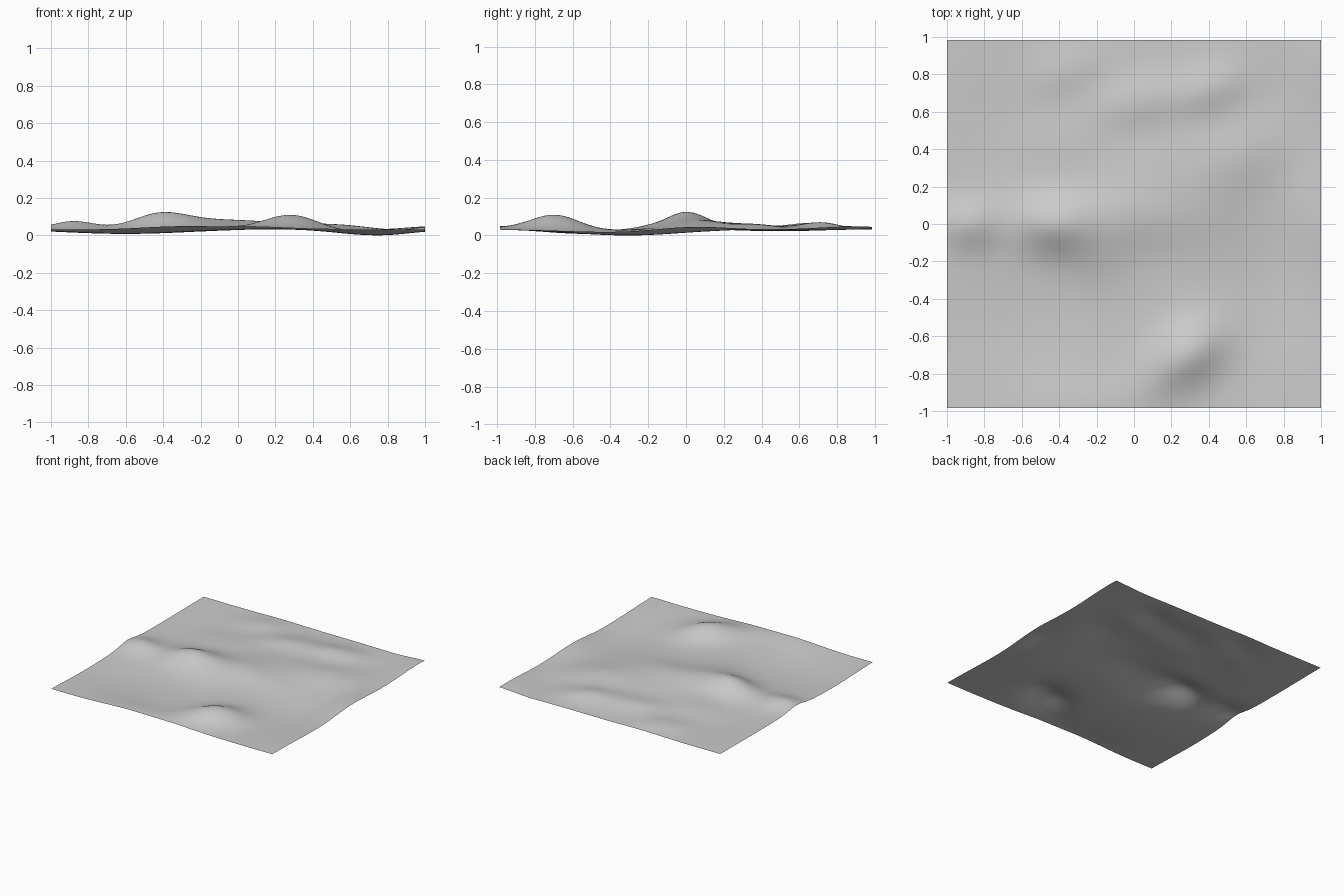
import bpy, bmesh, math

cube = bpy.data.objects.get("Cube")
if cube:
    bpy.data.objects.remove(cube)

HALF_X, HALF_Y = 1.0, 0.985
BASE = 0.035

# Hills and hollows: x, y, height, long radius, short radius, turn in degrees
RELIEF = [
    (-.43, .00, .055, .13, .10, 0),
    (-.12, .03, .042, .36, .13, 0),
    (-.24, -.14, .022, .16, .12, -30),
    (.29, -.69, .075, .15, .11, 35),
    (.10, -.85, .012, .15, .10, 35),
    (-.88, .00, .042, .11, .09, 0),
    (.15, .30, .025, .28, .16, 15),
    (.58, .36, .022, .22, .13, 35),
    (.40, .72, .032, .15, .09, 20),
    (.02, .66, .030, .18, .10, 15),
    (-.36, .82, .018, .15, .09, 20),
    (-.42, .42, .014, .20, .12, 0),
    (-.30, -.98, .018, .22, .12, 0),
    (1.0, .02, .022, .10, .20, 0),
    (1.0, .85, .018, .14, .20, 0),
    (.75, -.30, -.034, .22, .32, 0),
    (-.60, -.50, -.026, .35, .25, 0),
    (-.70, .45, -.014, .18, .25, 0),
    (.80, .60, -.015, .18, .25, 0),
]


def height(x, y):
    z = BASE
    for cx, cy, h, a, b, turn in RELIEF:
        c, s = math.cos(math.radians(turn)), math.sin(math.radians(turn))
        u = (c * (x - cx) + s * (y - cy)) / a
        v = (c * (y - cy) - s * (x - cx)) / b
        z += h * math.exp(-(u * u + v * v) / 2)
    return z


# Open sheet of ground, displaced by the relief
bm = bmesh.new()
bmesh.ops.create_grid(bm, x_segments=100, y_segments=100, size=1)
for v in bm.verts:
    v.co.x *= HALF_X
    v.co.y *= HALF_Y
    v.co.z = height(v.co.x, v.co.y)
lowest = min(v.co.z for v in bm.verts)
for v in bm.verts:
    v.co.z -= lowest
for f in bm.faces:
    f.smooth = True
mesh = bpy.data.meshes.new("terrain")
bm.to_mesh(mesh)
bm.free()
terrain = bpy.data.objects.new("terrain", mesh)
bpy.context.collection.objects.link(terrain)

# Plain grey ground
grey = bpy.data.materials.new("ground_grey")
grey.use_nodes = True
colour = (.6, .6, .6, 1)
grey.diffuse_color = colour
grey.node_tree.nodes["Principled BSDF"].inputs["Base Color"].default_value = colour
mesh.materials.append(grey)
